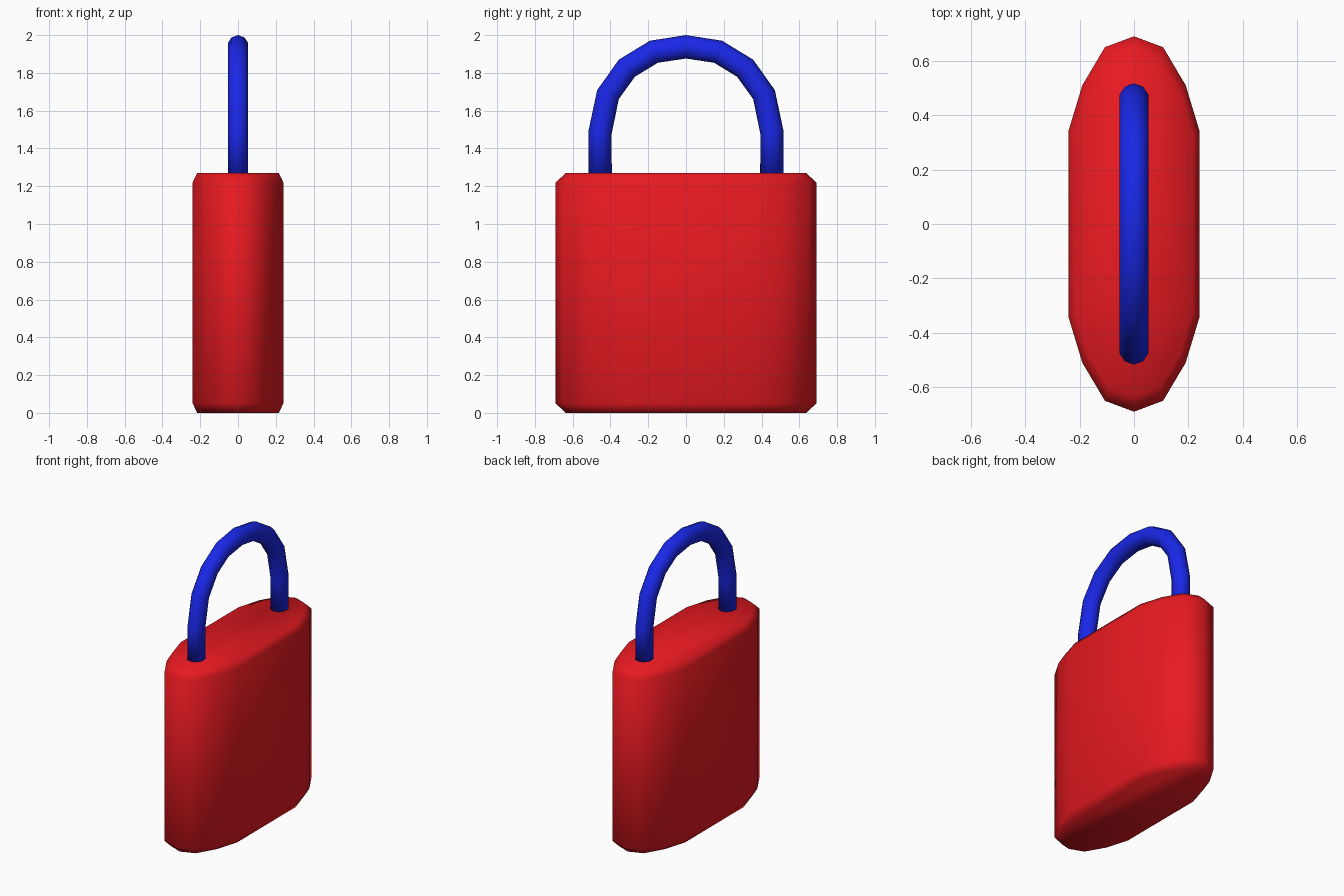
import bpy, math
from mathutils import Vector

if "Cube" in bpy.data.objects:
    bpy.data.objects.remove(bpy.data.objects["Cube"])


def make_part(name, verts, faces, color):
    mesh = bpy.data.meshes.new(name)
    mesh.from_pydata(verts, [], faces)
    mesh.update()
    obj = bpy.data.objects.new(name, mesh)
    bpy.context.collection.objects.link(obj)
    mat = bpy.data.materials.new(name + "_color")
    mat.diffuse_color = color
    mat.use_nodes = True
    mat.node_tree.nodes["Principled BSDF"].inputs["Base Color"].default_value = mat.diffuse_color
    mesh.materials.append(mat)
    for p in mesh.polygons:
        p.use_smooth = True
    return obj


def loft(rings):
    # Skin a stack of equal-sized rings and cap both ends
    n = len(rings[0])
    verts = [v for ring in rings for v in ring]
    faces = [tuple(reversed(range(n))), tuple(range(len(verts) - n, len(verts)))]
    for r in range(len(rings) - 1):
        for i in range(n):
            j = (i + 1) % n
            faces.append((r * n + i, r * n + j, (r + 1) * n + j, (r + 1) * n + i))
    return verts, faces


# Lock body: faceted oval outline with chamfered top and bottom
right = [(0, -0.69), (0.107, -0.65), (0.19, -0.51), (0.24, -0.345),
         (0.24, 0.345), (0.19, 0.51), (0.107, 0.65)]
outline = right + [(0, 0.69)] + [(-x, y) for x, y in reversed(right[1:])]
levels = [(0, 0.9, 0.922), (0.05, 1, 1), (1.22, 1, 1), (1.27, 0.9, 0.922)]
rings = [[(x * sx, y * sy, z) for x, y in outline] for z, sx, sy in levels]
make_part("lock_body", *loft(rings), (0.8, 0.01, 0.015, 1))

# Shackle: round bar swept along a mirrored arch
half = [(0.455, 1.25), (0.455, 1.485), (0.413, 1.685), (0.313, 1.825), (0.17, 1.912)]
path = [Vector((0, y, z)) for y, z in half] + [Vector((0, 0, 1.938))]
path += [Vector((0, -y, z)) for y, z in reversed(half)]
SIDES = 10
rings = []
for i, p in enumerate(path):
    t = (path[min(i + 1, len(path) - 1)] - path[max(i - 1, 0)]).normalized()
    if i in (0, len(path) - 1):
        t = Vector((0, 0, 1 if i == 0 else -1))
    side = Vector((1, 0, 0))
    up = t.cross(side)
    ring = []
    for k in range(SIDES):
        a = math.tau * k / SIDES + math.pi / 2
        ring.append(p + side * 0.057 * math.cos(a) + up * 0.062 * math.sin(a))
    rings.append(ring)
make_part("shackle", *loft(rings), (0.01, 0.02, 0.8, 1))
